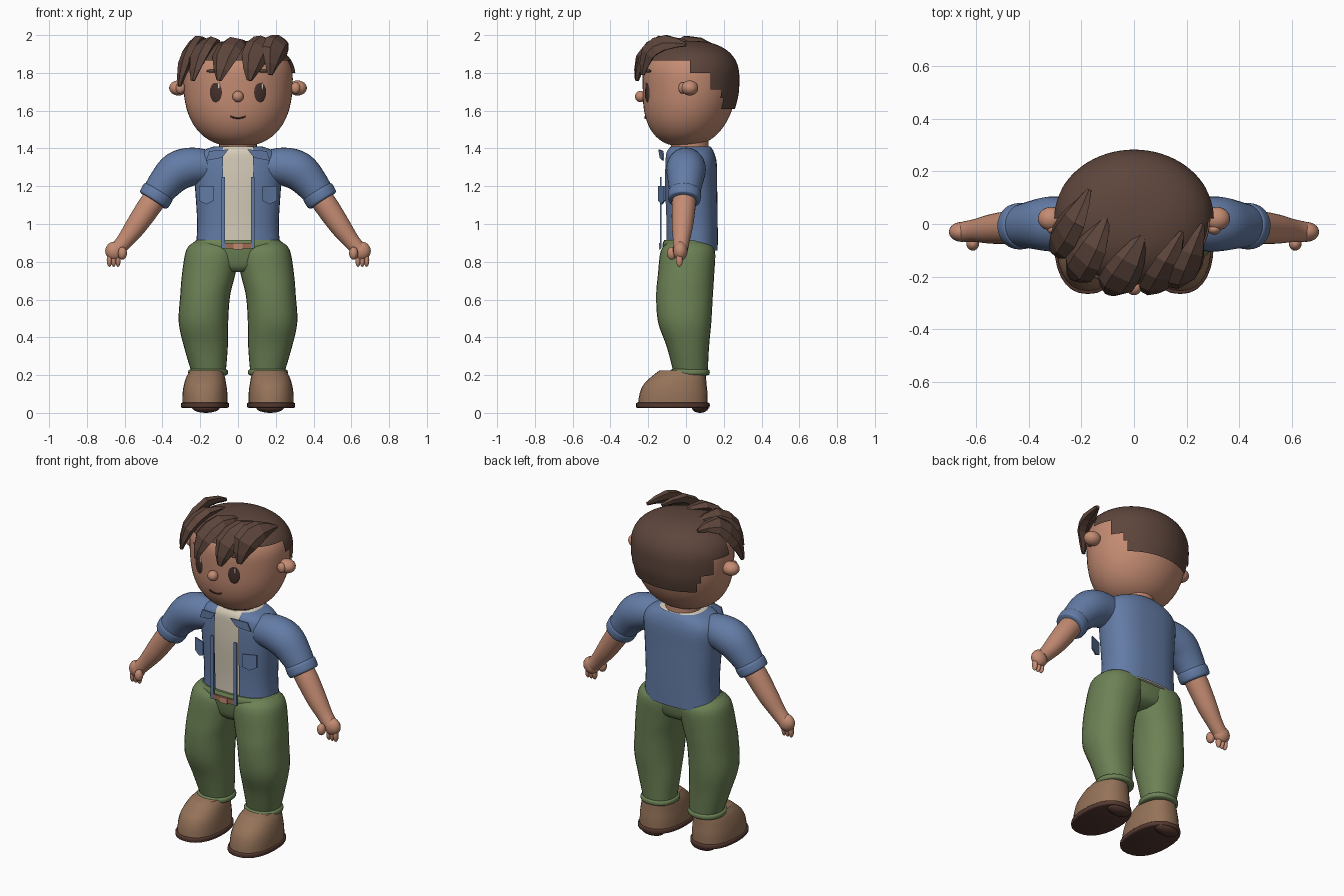
import bpy, bmesh, math
from mathutils import Vector

if bpy.data.objects.get("Cube"):
    bpy.data.objects.remove(bpy.data.objects["Cube"])


def material(name, red, green, blue):
    colour = (red, green, blue, 1)
    mat = bpy.data.materials.new(name)
    mat.use_nodes = True
    mat.diffuse_color = colour
    mat.node_tree.nodes["Principled BSDF"].inputs["Base Color"].default_value = colour
    return mat


SKIN = material("skin", .55, .26, .17)
HAIR = material("dark brown hair", .11, .06, .045)
BLUE = material("denim blue", .125, .2, .38)
CREAM = material("cream", .67, .6, .48)
GREEN = material("olive green", .15, .22, .09)
BELT = material("belt brown", .35, .15, .09)
SHOE = material("shoe brown", .3, .17, .1)
SOLE = material("sole brown", .09, .04, .03)
EYE = material("eye brown", .06, .03, .025)
BACK = Vector((0, 1, 0))


def signed_power(value, exponent):
    return math.copysign(abs(value) ** exponent, value)


def finish(name, bm, mat, smooth=True):
    bmesh.ops.recalc_face_normals(bm, faces=bm.faces)
    mesh = bpy.data.meshes.new(name)
    bm.to_mesh(mesh)
    bm.free()
    mesh.materials.append(mat)
    ob = bpy.data.objects.new(name, mesh)
    bpy.context.collection.objects.link(ob)
    if smooth:
        bpy.ops.object.select_all(action="DESELECT")
        ob.select_set(True)
        bpy.context.view_layer.objects.active = ob
        bpy.ops.object.shade_smooth_by_angle(angle=math.radians(45))
    return ob


def spline(stations, steps):
    """Smooth curve through the stations."""
    last = len(stations) - 1
    curve = []
    for i in range(last):
        near = [stations[min(max(j, 0), last)] for j in range(i - 1, i + 3)]
        for k in range(steps):
            t = k / steps
            curve.append([b + t / 2 * (c - a + t * (2 * a - 5 * b + 4 * c - d + t * (3 * (b - c) + d - a)))
                          for a, b, c, d in zip(*near)])
    return curve + [stations[last]]


def loft(stations, steps=4, sides=28, power=2, depth_axis=None, caps=True):
    """Rings at (x, y, z, half width, half depth); level unless a depth axis is given."""
    stations = spline(stations, steps)
    centres = [Vector(station[:3]) for station in stations]
    bm = bmesh.new()
    rings = []
    for i, (centre, station) in enumerate(zip(centres, stations)):
        across, deep = Vector((1, 0, 0)), BACK
        if depth_axis:
            along = (centres[min(i + 1, len(centres) - 1)] - centres[max(i - 1, 0)]).normalized()
            deep = depth_axis(centre)
            deep = (deep - along * deep.dot(along)).normalized()
            across = deep.cross(along)
        ring = []
        for k in range(sides):
            angle = math.tau * k / sides
            wide = station[3] * signed_power(math.cos(angle), 2 / power)
            thick = station[4] * signed_power(math.sin(angle), 2 / power)
            ring.append(bm.verts.new(centre + across * wide + deep * thick))
        rings.append(ring)
    for lower, upper in zip(rings, rings[1:]):
        for k in range(sides):
            bm.faces.new((lower[k - 1], lower[k], upper[k], upper[k - 1]))
    if caps:
        bm.faces.new(rings[0])
        bm.faces.new(rings[-1])
    return bm


def ball(name, location, scale, mat, turn=0):
    bm = bmesh.new()
    bmesh.ops.create_uvsphere(bm, u_segments=20, v_segments=12, radius=1)
    ob = finish(name, bm, mat)
    ob.location, ob.scale, ob.rotation_euler.z = location, scale, turn


SQUARE = [(-1, -1), (1, -1), (1, 1), (-1, 1)]
SHIELD = [(-1, 1), (1, 1), (1, -.6), (0, -1), (-1, -.6)]
LAPEL = [(-1, 1), (.7, .7), (1, -1), (-.4, -.5)]


def plate(name, shape, centre, width, height, mat, side=1, slope=0):
    """Thin upright panel; a slope turns its outer edge backwards."""
    x, y, z = centre
    bm = bmesh.new()
    face = bm.faces.new([bm.verts.new((side * (x + u * width), y + slope * u * width, z + v * height))
                         for u, v in shape])
    extruded = bmesh.ops.extrude_face_region(bm, geom=[face], use_keep_orig=True)
    moved = [part for part in extruded["geom"] if isinstance(part, bmesh.types.BMVert)]
    bmesh.ops.translate(bm, verts=moved, vec=BACK * .008)
    finish(name, bm, mat, smooth=False)


# Head: rounded block that tapers to the chin, and a hair cap over it
def head_rings(scale, count):
    rings = []
    for i in range(1, count):
        angle = math.pi * (i / count - .5)
        reach = scale * math.cos(angle) ** .83
        rise = scale * signed_power(math.sin(angle), .83) * (.19 if angle > 0 else .36)
        rings.append((0, .02 + .1 * min(0, rise + .07), 1.77 + rise, .29 * reach, .25 * reach))
    return rings


def below_hairline(face):
    middle = face.calc_center_median()
    y = middle.y
    return middle.z < (1.86 if y < .02 else 1.8 if y < .14 else 1.71 if y < .19 else 1.61)


finish("head", loft(head_rings(1, 32), steps=1, sides=48), SKIN)
bm = loft(head_rings(1.05, 60), steps=1, sides=72)
bmesh.ops.delete(bm, geom=[f for f in bm.faces if below_hairline(f)], context="FACES")
finish("hair_cap", bm, HAIR)

# Fringe locks, swept forward from crown to tip
TIPS = [(-.31, -.1, 1.73), (-.24, -.2, 1.76), (-.1, -.26, 1.76), (.06, -.26, 1.76), (.17, -.23, 1.79)]
for number, (x, y, z) in enumerate(TIPS, start=1):
    sweep = .14 - .3 * max(0, x)
    lock = [(x + sweep, y + .23, 1.95, .01, .01),
            (x + sweep * .6, y + .12, 1.96, .06, .03),
            (x + sweep * .2, y + .03, z + .12, .07, .03),
            (x, y, z, .015, .01)]
    bm = loft(lock, steps=2, sides=6, depth_axis=lambda p: p - Vector((0, 0, 1.7)))
    finish(f"fringe_lock_{number}", bm, HAIR, smooth=False)

# Nose and mouth
ball("nose", (0, -.24, 1.675), (.03, .03, .03), SKIN)
smile = [(x, -.217, 1.56 + 6 * x * x, .004, .004) for x in (-.04, -.02, 0, .02, .04)]
finish("mouth", loft(smile, sides=8, depth_axis=lambda p: BACK), EYE)

# Neck, undershirt and open shirt
torso = [(0, .03, .86, .225, .138), (0, .03, 1, .216, .138), (0, .025, 1.2, .228, .14),
         (0, .025, 1.32, .235, .138), (0, .02, 1.38, .2, .128), (0, .02, 1.41, .13, .11)]
finish("neck", loft([(0, .02, z, .1, .1) for z in (1.35, 1.45)]), SKIN)
inner = [(x, y, z, width - .008, depth - .008) for x, y, z, width, depth in torso]
finish("undershirt", loft(inner, power=2.5), CREAM)
bm = loft(torso, power=2.5, sides=40, caps=False)
for x in (-.08, .08):
    bmesh.ops.bisect_plane(bm, geom=bm.verts[:] + bm.edges[:] + bm.faces[:],
                           plane_co=(x, 0, 0), plane_no=(1, 0, 0))
middles = [(f, f.calc_center_median()) for f in bm.faces]
opening = [f for f, middle in middles if abs(middle.x) < .08 and middle.y < 0]
bmesh.ops.delete(bm, geom=opening, context="FACES")
finish("shirt", bm, BLUE)

# Hips and belt
hips = [(0, 0, .745, .06, .08), (0, .01, .78, .2, .12), (0, .01, .88, .24, .135), (0, .01, .915, .22, .125)]
finish("hips", loft(hips, power=2.4), GREEN)
plate("belt", SQUARE, (0, -.137, .885), .075, .015, BELT)
plate("buckle", SQUARE, (0, -.143, .882), .025, .017, SKIN)

for side, label in ((1, "left_"), (-1, "right_")):
    # Eyes, brows and ears
    ball(label + "eye", (side * .115, -.201, 1.7), (.037, .012, .06), EYE, side * .35)
    ball(label + "eye_glint", (side * .115 + .014, -.213, 1.73), (.006, .004, .02), CREAM)
    ball(label + "brow", (side * .135, -.2, 1.81), (.035, .01, .008), HAIR, side * .4)
    ball(label + "ear", (side * .315, .02, 1.72), (.05, .045, .04), SKIN)
    ball(label + "ear_front", (side * .305, -.02, 1.72), (.025, .02, .03), SKIN)

    # Shirt trim
    plate(label + "shirt_edge", SQUARE, (.078, -.138, 1.06), .01, .19, BLUE, side)
    plate(label + "pocket", SHIELD, (.168, -.132, 1.152), .038, .048, BLUE, side, slope=.4)
    plate(label + "collar", LAPEL, (.11, -.135, 1.365), .06, .03, BLUE, side, slope=.2)

    # Arms: round sections that drift forward towards the hand
    def limb(name, rows):
        path = [(side * x, -.1 * max(0, x - .35), z, radius, radius) for x, z, radius in rows]
        return label + name, loft(path, depth_axis=lambda p: BACK)

    finish(*limb("sleeve", [(.14, 1.3, .085), (.235, 1.305, .1), (.32, 1.28, .104),
                            (.39, 1.21, .09), (.44, 1.14, .078)]), BLUE)
    finish(*limb("sleeve_cuff", [(.418, 1.175, .08), (.424, 1.165, .088),
                                 (.445, 1.13, .086), (.45, 1.122, .074)]), BLUE)
    finish(*limb("forearm", [(.42, 1.16, .06), (.465, 1.1, .063), (.54, .99, .056),
                             (.6, .91, .044), (.64, .865, .04)]), SKIN)
    ball(label + "palm", (side * .653, -.03, .857), (.05, .038, .05), SKIN)
    ball(label + "thumb", (side * .612, -.075, .845), (.024, .026, .034), SKIN)
    for finger in range(3):
        ball(f"{label}finger_{finger + 1}", (side * (.635 + .023 * finger), -.035, .81),
             (.014, .018, .037), SKIN)

    # Trouser legs and cuffs
    def upright(name, rows, power=2.2):
        return label + name, loft([(side * x, *rest) for x, *rest in rows], power=power)

    finish(*upright("trouser_leg", [(.155, .025, .21, .09, .09), (.17, .01, .35, .116, .112),
                                    (.183, -.007, .48, .131, .141), (.174, -.008, .62, .132, .15),
                                    (.156, 0, .73, .141, .149), (.133, .01, .86, .142, .143),
                                    (.133, .01, .905, .1, .1)]), GREEN)
    finish(*upright("trouser_cuff", [(.158, .02, z, .1 + grow, .1 + grow) for z, grow in
                                     ((.198, -.01), (.205, .004), (.225, .004), (.232, -.01))]), GREEN)

    # Shoes with sole and heel
    finish(*upright("shoe", [(.175, -.07, .04, .12, .185), (.175, -.066, .1, .119, .18),
                             (.174, -.058, .15, .112, .167), (.171, -.037, .195, .1, .142),
                             (.168, -.02, .225, .083, .12)], power=2.3), SHOE)
    finish(*upright("sole", [(.175, -.07, z, .12 + grow, .188 + grow) for z, grow in
                             ((.027, 0), (.032, .007), (.05, .007), (.054, 0))], power=2.3), SOLE)
    ball(label + "heel", (side * .17, .075, .03), (.075, .045, .03), SOLE)
